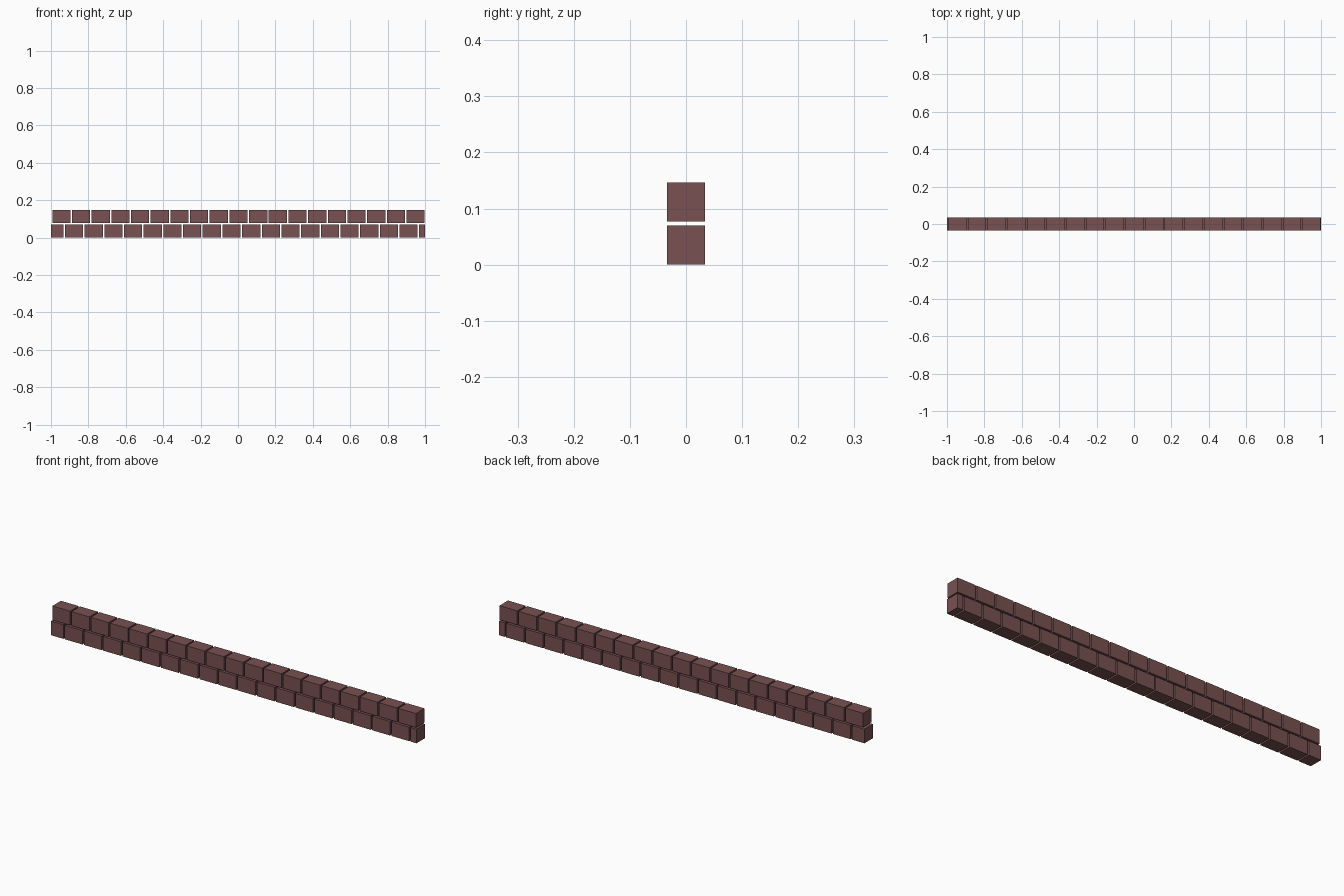
import bpy

if "Cube" in bpy.data.objects:
    bpy.data.objects.remove(bpy.data.objects["Cube"])

# One brick colour
mat = bpy.data.materials.new("dark red brick")
mat.diffuse_color = (0.19, 0.082, 0.082, 1)
mat.use_nodes = True
mat.node_tree.nodes["Principled BSDF"].inputs["Base Color"].default_value = mat.diffuse_color

DEPTH = 0.067
PITCH = 0.1052
LENGTH = 0.0972
GAP = PITCH - LENGTH


def brick(name, x0, x1, z0, z1):
    bpy.ops.mesh.primitive_cube_add(size=1, location=((x0 + x1) / 2, 0, (z0 + z1) / 2))
    ob = bpy.context.object
    ob.name = name
    ob.scale = (x1 - x0, DEPTH, z1 - z0)
    bpy.ops.object.transform_apply(location=False, rotation=False, scale=True)
    ob.data.materials.append(mat)


# Lower course: short brick at the left, full bricks, cut brick at the right
z0, z1 = 0.0, 0.0695
x = -1.0 + 0.067 + GAP
brick("lower_left_end_brick", -1.0, x - GAP, z0, z1)
for i in range(18):
    brick(f"lower_brick_{i + 1}", x, x + LENGTH, z0, z1)
    x += PITCH
brick("lower_right_end_brick", x, 1.0, z0, z1)

# Upper course: full bricks, offset from the lower joints
for i in range(19):
    x = 0.998 - LENGTH - (18 - i) * PITCH
    brick(f"upper_brick_{i + 1}", x, x + LENGTH, 0.077, 0.1465)
